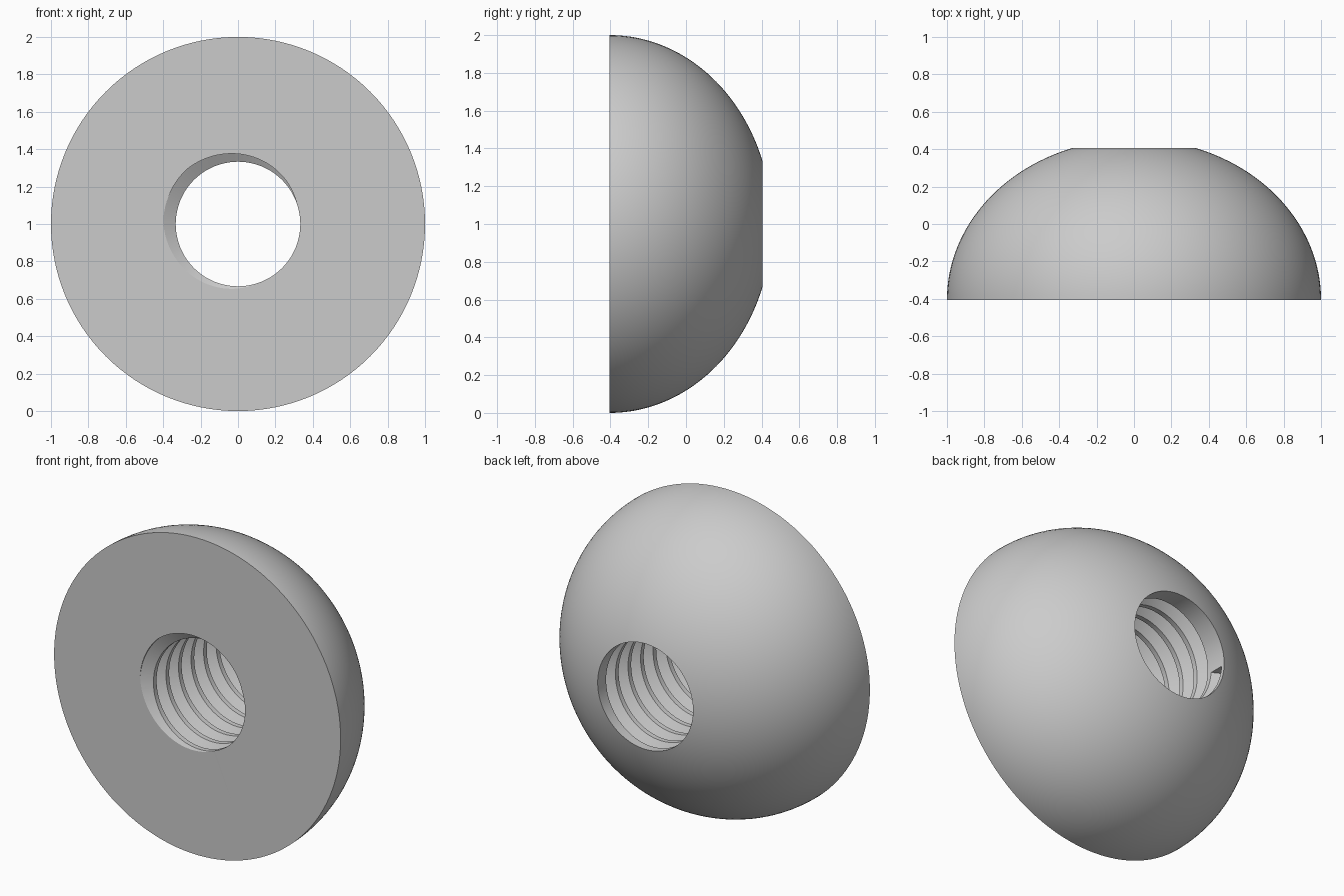
import bpy, bmesh
from math import sin, cos, radians, sqrt, tau

cube = bpy.data.objects.get("Cube")
if cube:
    bpy.data.objects.remove(cube)

HALF = 0.405          # half the depth of the knob
MINOR, MAJOR = 0.333, 0.40
PITCH = 0.125
SIDES = 128

grey = bpy.data.materials.new("plain_grey")
grey.use_nodes = True
colour = (0.6, 0.6, 0.6, 1)
grey.diffuse_color = colour
grey.node_tree.nodes["Principled BSDF"].inputs["Base Color"].default_value = colour


def place(radius, angle, y):
    """Point around the hole axis, which runs along y at z = 1."""
    return (radius * cos(angle), y, 1 + radius * sin(angle))


def sweep(name, rings, closed):
    """Join rings of points with quads; close the loop or cap its ends."""
    bm = bmesh.new()
    loops = [[bm.verts.new(p) for p in ring] for ring in rings]
    pairs = list(zip(loops, loops[1:]))
    if closed:
        pairs.append((loops[-1], loops[0]))
    else:
        bm.faces.new(loops[0])
        bm.faces.new(loops[-1])
    for a, b in pairs:
        for i in range(len(a)):
            j = (i + 1) % len(a)
            bm.faces.new((a[i], a[j], b[j], b[i]))
    bmesh.ops.recalc_face_normals(bm, faces=bm.faces)
    mesh = bpy.data.meshes.new(name)
    bm.to_mesh(mesh)
    bm.free()
    mesh.materials.append(grey)
    obj = bpy.data.objects.new(name, mesh)
    bpy.context.collection.objects.link(obj)
    return obj


# Domed body with a plain bore: half-ellipse profile turned around y
depth = 2 * HALF / sqrt(1 - MINOR ** 2)
STEPS = 48
end = sqrt(1 - MINOR ** 2)
profile = [(MINOR, -HALF)]
for i in range(STEPS + 1):
    # even steps of angle, ending exactly on the bore
    a = radians(90) * i / STEPS
    a *= (radians(90) - 0.3395) / radians(90)
    profile.append((cos(a), -HALF + depth * sin(a)))
profile[-1] = (MINOR, -HALF + depth * end)
body = sweep("domed_knob",
             [[place(r, tau * k / SIDES, y) for r, y in profile]
              for k in range(SIDES)], True)

# Right-hand thread cutter: groove section moved along a helix
section = [(0.29, -PITCH * 0.375), (MINOR, -PITCH * 0.375),
           (MAJOR, -PITCH / 16), (MAJOR, PITCH / 16),
           (MINOR, PITCH * 0.375), (0.29, PITCH * 0.375)]
PER_TURN = 96
first, last = -PER_TURN, round(PER_TURN * 5.93)
helix = []
for k in range(first, last + 1):
    turn = k / PER_TURN
    angle = radians(155) - tau * turn
    helix.append([place(r, angle, -HALF + PITCH * turn + y) for r, y in section])
cutter = sweep("thread_cutter", helix, False)
cutter.hide_render = True

# Cut the thread, keep the result as the mesh
cut = body.modifiers.new("thread", "BOOLEAN")
cut.operation = "DIFFERENCE"
cut.solver = "EXACT"
cut.object = cutter
bpy.context.view_layer.update()
graph = bpy.context.evaluated_depsgraph_get()
threaded = bpy.data.meshes.new_from_object(body.evaluated_get(graph))
body.modifiers.clear()
body.data = threaded
bpy.data.objects.remove(cutter)

# Smooth dome with crisp rims and thread edges
bpy.ops.object.select_all(action="DESELECT")
body.select_set(True)
bpy.context.view_layer.objects.active = body
bpy.ops.object.shade_smooth_by_angle(angle=radians(25))
